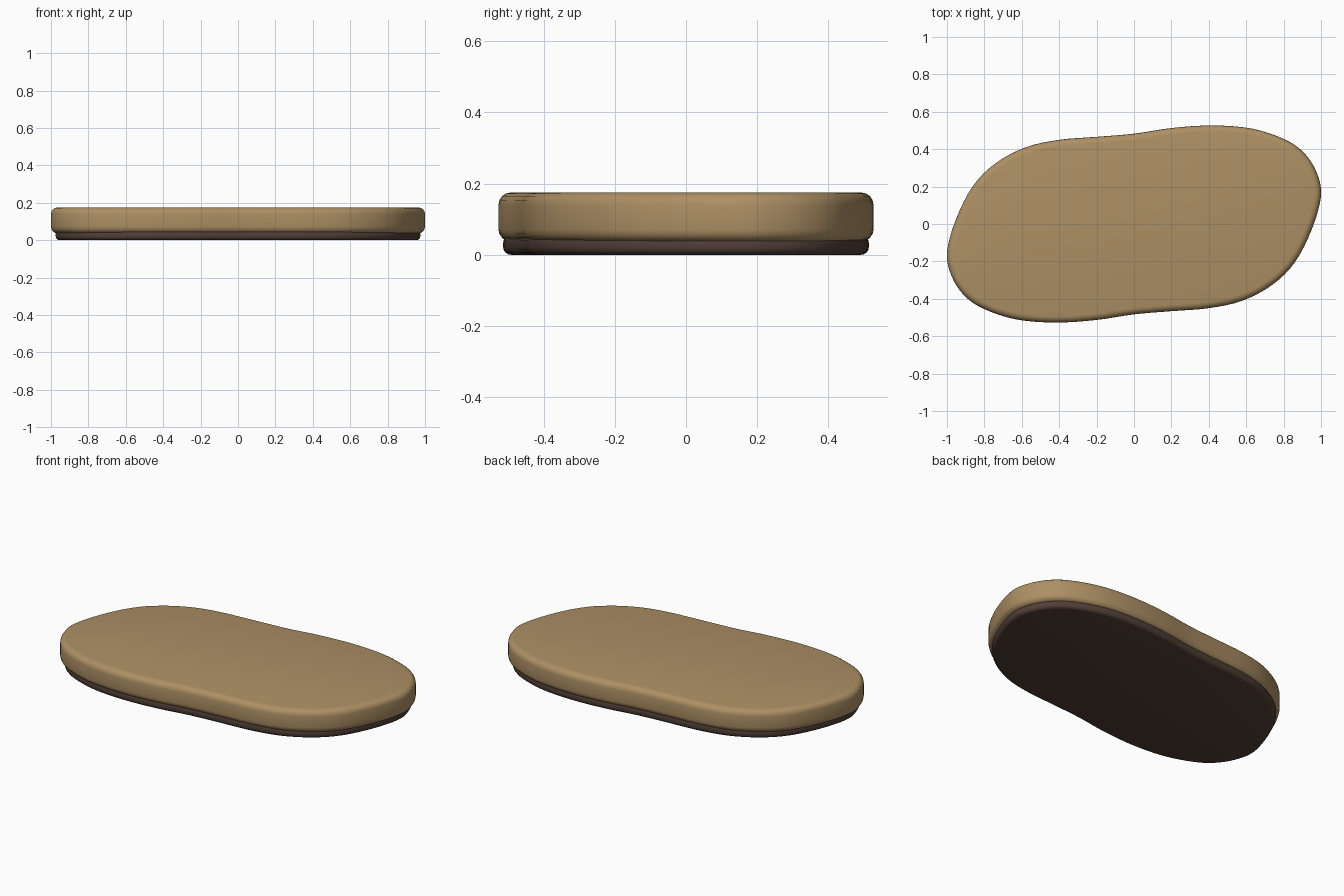
import bpy, bmesh
from mathutils import Vector

if "Cube" in bpy.data.objects:
    bpy.data.objects.remove(bpy.data.objects["Cube"])

# Half of the outline; the other half is its 180 degree rotation
HALF = [(1.0, 0.15), (0.975, 0.28), (0.905, 0.385), (0.8, 0.455), (0.63, 0.51),
        (0.42, 0.527), (0.2, 0.513), (0.0, 0.483), (-0.2, 0.466), (-0.4, 0.45),
        (-0.58, 0.41), (-0.74, 0.325), (-0.86, 0.205), (-0.95, 0.03)]


def outline(sub=4):
    ctrl = [Vector(p) for p in HALF] + [-Vector(p) for p in HALF]
    n, pts = len(ctrl), []
    for i in range(n):
        a, b, c, d = (ctrl[(i + k) % n] for k in (-1, 0, 1, 2))
        for s in range(sub):
            t = s / sub
            pts.append(0.5 * (2 * b + (c - a) * t + (2 * a - 5 * b + 4 * c - d) * t * t
                              + (3 * b - a - 3 * c + d) * t ** 3))
    return pts


def slab(name, scale, z0, z1, radius, color):
    bm = bmesh.new()
    face = bm.faces.new([bm.verts.new((p.x * scale, p.y * scale, z0)) for p in outline()])
    ext = bmesh.ops.extrude_face_region(bm, geom=[face], use_keep_orig=True)
    top = [v for v in ext["geom"] if isinstance(v, bmesh.types.BMVert)]
    bmesh.ops.translate(bm, verts=top, vec=(0, 0, z1 - z0))
    bmesh.ops.recalc_face_normals(bm, faces=bm.faces)
    rims = [e for e in bm.edges if abs(e.verts[0].co.z - e.verts[1].co.z) < 1e-5]
    bmesh.ops.bevel(bm, geom=rims, offset=radius, segments=4, profile=0.5, affect='EDGES')
    me = bpy.data.meshes.new(name)
    bm.to_mesh(me)
    bm.free()
    ob = bpy.data.objects.new(name, me)
    bpy.context.collection.objects.link(ob)
    mat = bpy.data.materials.new(name + "_color")
    mat.diffuse_color = (*color, 1)
    mat.use_nodes = True
    mat.node_tree.nodes["Principled BSDF"].inputs["Base Color"].default_value = mat.diffuse_color
    me.materials.append(mat)
    bpy.ops.object.select_all(action='DESELECT')
    ob.select_set(True)
    bpy.context.view_layer.objects.active = ob
    bpy.ops.object.shade_smooth_by_angle(angle=0.6)


# Wide tan upper slab resting on a slightly inset dark base
slab("upper_slab", 1.0, 0.037, 0.175, 0.035, (0.42, 0.28, 0.13))
slab("base_slab", 0.975, 0.0, 0.055, 0.022, (0.085, 0.05, 0.038))
